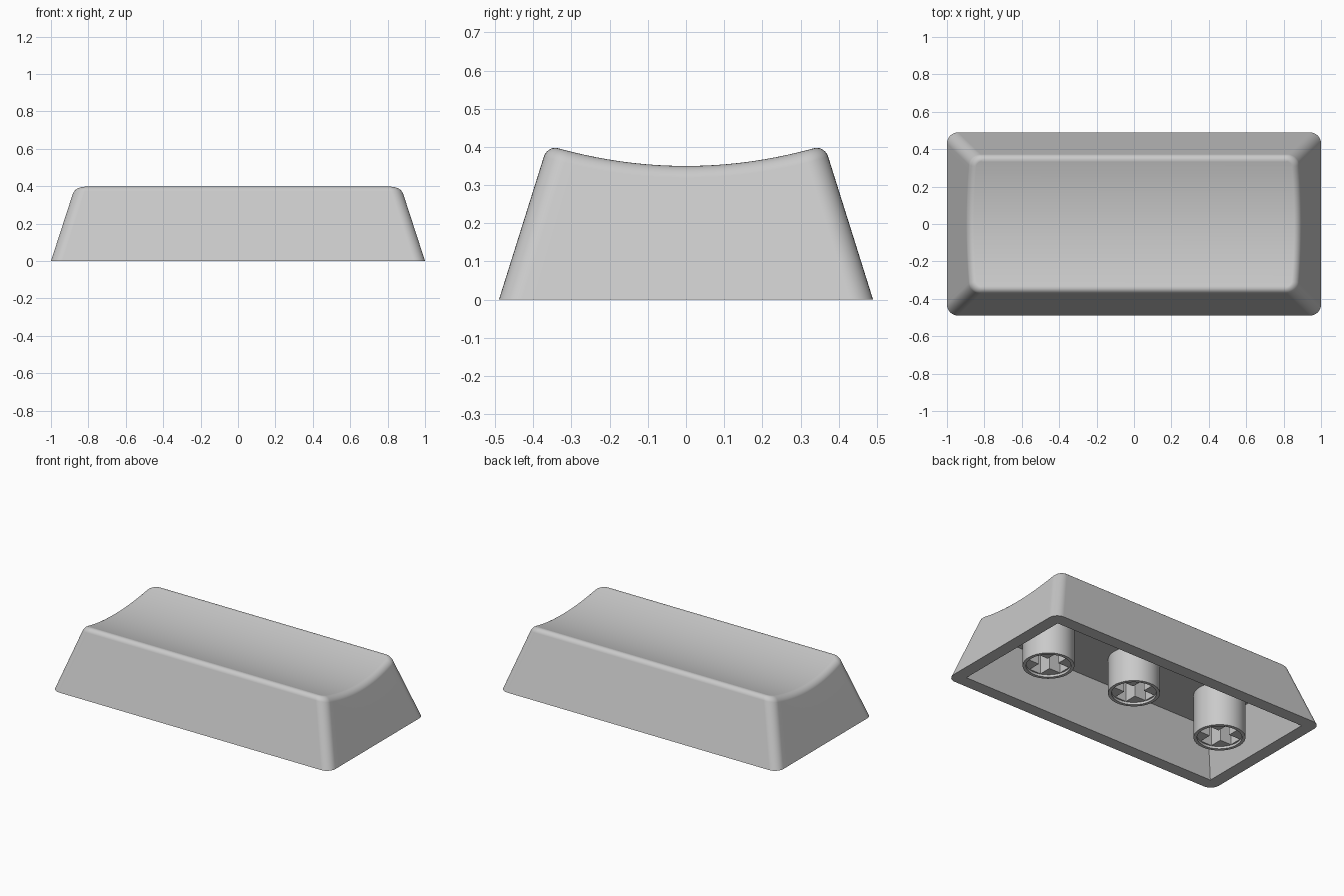
import bpy
import bmesh
from math import sin, cos, pi

cube = bpy.data.objects.get("Cube")
if cube:
    bpy.data.objects.remove(cube, do_unlink=True)

CORNER, FILLET = 0.06, 0.03           # vertical corner radius, top edge rounding
TAPER_X, TAPER_Y = 0.325, 0.314       # inward lean of the walls per unit height
HALF_X, HALF_Y = 1.0, 0.49
WALL, CEILING = 0.08, 0.28
CORNER_STEPS, SIDE_STEPS, FILLET_STEPS = 8, 24, 6

grey = bpy.data.materials.new("light_grey_plastic")
grey.use_nodes = True
grey.diffuse_color = (0.59, 0.59, 0.59, 1)
grey.node_tree.nodes["Principled BSDF"].inputs["Base Color"].default_value = grey.diffuse_color


def finish(bm, name):
    bmesh.ops.recalc_face_normals(bm, faces=bm.faces)
    mesh = bpy.data.meshes.new(name)
    bm.to_mesh(mesh)
    bm.free()
    mesh.materials.append(grey)
    obj = bpy.data.objects.new(name, mesh)
    bpy.context.collection.objects.link(obj)
    bpy.ops.object.select_all(action='DESELECT')
    obj.select_set(True)
    bpy.context.view_layer.objects.active = obj
    bpy.ops.object.shade_smooth_by_angle(angle=pi / 6)
    weighted = obj.modifiers.new("even_shading", 'WEIGHTED_NORMAL')
    weighted.keep_sharp = True


def loop_edges(bm, verts):
    pairs = zip(verts, verts[1:] + verts[:1])
    return [bm.edges.get(p) or bm.edges.new(p) for p in pairs]


def fill_between(bm, a, b):
    bmesh.ops.triangle_fill(bm, use_beauty=True, edges=loop_edges(bm, a) + loop_edges(bm, b))


def bridge(bm, a, b):
    for i in range(len(a)):
        j = (i + 1) % len(a)
        bm.faces.new((a[i], a[j], b[j], b[i]))


def ring(bm, points):
    return [bm.verts.new(p) for p in points]


def dish(y):
    return 0.35 + y * y / 2.42


def half_outline(hx, hy, r):
    """Right half of a rounded rectangle, from front to back."""
    arc = [pi / 2 * k / CORNER_STEPS for k in range(CORNER_STEPS + 1)]
    front = [(hx - r + r * sin(a), r - hy - r * cos(a)) for a in arc]
    side = [(hx, (hy - r) * (2 * k / SIDE_STEPS - 1)) for k in range(1, SIDE_STEPS)]
    back = [(x, -y) for x, y in reversed(front)]
    return front + side + back


def wall_point(i, z, inset=0.0):
    x, y = half_outline(HALF_X - TAPER_X * z - inset, HALF_Y - TAPER_Y * z - inset, CORNER - inset)[i]
    return x, y, z


def point_under_dish(i, drop, inset=0.0):
    # settle on the height where the leaning wall meets the dished top
    z = 0.38
    for _ in range(5):
        z = dish(wall_point(i, z, inset)[1])
    return wall_point(i, z - drop, inset)


def mirrored(half):
    return half + [(-x, y, z) for x, y, z in reversed(half)]


# Cap shell: leaning walls, rounded rim, dished top
bm = bmesh.new()
count = len(half_outline(1, 1, CORNER))
base = ring(bm, mirrored([wall_point(i, 0) for i in range(count)]))
edge = [point_under_dish(i, 0) for i in range(count)]
low = [point_under_dish(i, FILLET) for i in range(count)]
top = [point_under_dish(i, 0, FILLET) for i in range(count)]
last = base
for k in range(FILLET_STEPS + 1):
    t = pi / 2 * k / FILLET_STEPS
    a, b = 1 - sin(t), 1 - cos(t)
    half = [tuple(e + a * (l - e) + b * (u - e) for e, l, u in zip(*trio))
            for trio in zip(edge, low, top)]
    new = ring(bm, mirrored(half))
    bridge(bm, last, new)
    last = new
for i in range(count - 1):
    bm.faces.new((last[i], last[i + 1], last[-2 - i], last[-1 - i]))

# Hollow underside with a flat ceiling
signs = ((1, -1), (1, 1), (-1, 1), (-1, -1))


def cavity(z):
    hx, hy = HALF_X - WALL - TAPER_X * z, HALF_Y - WALL - TAPER_Y * z
    return ring(bm, [(sx * hx, sy * hy, z) for sx, sy in signs])


mouth, roof = cavity(0), cavity(CEILING)
bridge(bm, mouth, roof)
bm.faces.new(roof)
fill_between(bm, base, mouth)
finish(bm, "cap_shell")


# Stems: round posts with a thin lip around a cross-shaped socket
def circle(radius, sides=48):
    return [(radius * cos(2 * pi * k / sides), radius * sin(2 * pi * k / sides)) for k in range(sides)]


def build_stem(name, cx, bottom):
    bm = bmesh.new()
    arm, width, recess = 0.12, 0.04, 0.015
    quarter = ((arm, -width), (arm, width), (width, width))
    cross = []
    for _ in range(4):
        cross += quarter
        quarter = [(-y, x) for x, y in quarter]

    def level(points, z):
        return ring(bm, [(cx + x, y, z) for x, y in points])

    # from the ceiling down the outside, over the lip and into the recess
    steps = [level(circle(r), z) for r, z in (
        (0.15, CEILING + 0.005), (0.15, bottom), (0.13, bottom), (0.13, bottom + recess))]
    for a, b in zip(steps, steps[1:]):
        bridge(bm, a, b)
    socket, socket_top = level(cross, bottom + recess), level(cross, CEILING - 0.005)
    bridge(bm, socket, socket_top)
    bm.faces.new(steps[0])
    bm.faces.new(socket_top)
    fill_between(bm, steps[-1], socket)
    finish(bm, name)


for name, cx, bottom in (("right_stem", -0.645, 0), ("middle_stem", 0, 0.055), ("left_stem", 0.645, 0)):
    build_stem(name, cx, bottom)
